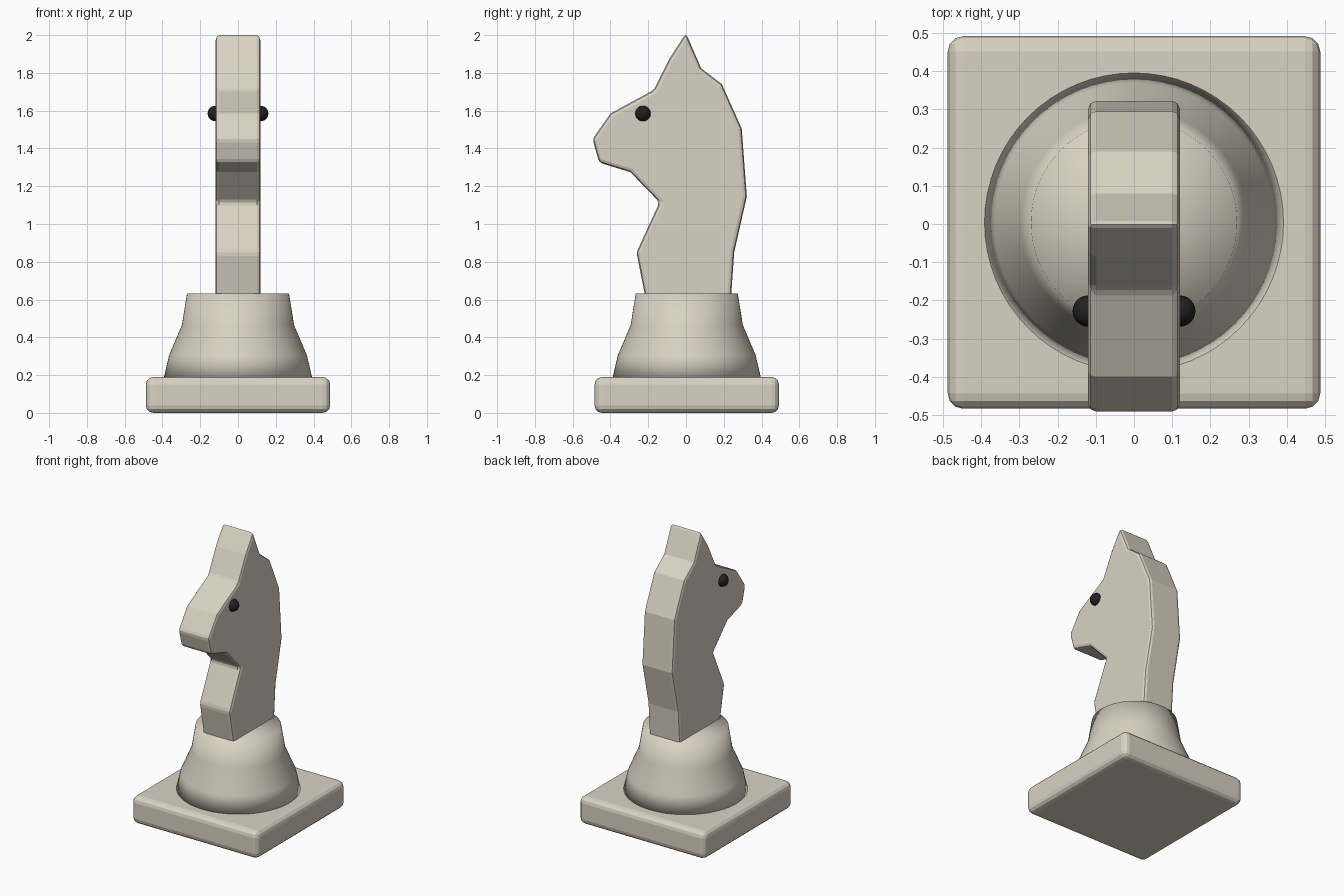
import bpy
import bmesh
from math import radians

cube = bpy.data.objects.get("Cube")
if cube:
    bpy.data.objects.remove(cube, do_unlink=True)

CENTRE_Y = 0.004


def make_material(name, colour, roughness):
    mat = bpy.data.materials.new(name)
    mat.use_nodes = True
    mat.diffuse_color = (*colour, 1)
    bsdf = next(n for n in mat.node_tree.nodes if n.type == "BSDF_PRINCIPLED")
    bsdf.inputs["Base Color"].default_value = (*colour, 1)
    bsdf.inputs["Roughness"].default_value = roughness
    return mat


ivory = make_material("ivory", (0.70, 0.65, 0.55), 0.5)
black = make_material("black", (0.015, 0.015, 0.016), 0.4)


def finish(name, bm, mat, smooth=False, bevel=0, segments=2):
    bmesh.ops.recalc_face_normals(bm, faces=bm.faces[:])
    for face in bm.faces:
        face.smooth = smooth
    mesh = bpy.data.meshes.new(name)
    bm.to_mesh(mesh)
    bm.free()
    mesh.materials.append(mat)
    obj = bpy.data.objects.new(name, mesh)
    bpy.context.collection.objects.link(obj)
    if bevel:
        mod = obj.modifiers.new("Rounded edges", "BEVEL")
        mod.width = bevel
        mod.segments = segments
        mod.limit_method = "ANGLE"
        mod.angle_limit = radians(30)
    return obj


# Square plinth with rounded edges
bm = bmesh.new()
bmesh.ops.create_cube(bm, size=1)
bmesh.ops.scale(bm, vec=(0.976, 0.976, 0.19), verts=bm.verts)
bmesh.ops.translate(bm, vec=(0, CENTRE_Y, 0.095), verts=bm.verts)
finish("plinth", bm, ivory, bevel=0.04, segments=3)

# Turned pedestal, one smooth surface including its caps
bm = bmesh.new()
outline = [(0, 0.18), (0.394, 0.18), (0.365, 0.305), (0.297, 0.465),
           (0.27, 0.632), (0, 0.632)]
verts = [bm.verts.new((r, 0, z)) for r, z in outline]
edges = [bm.edges.new(pair) for pair in zip(verts, verts[1:])]
bmesh.ops.spin(bm, geom=verts + edges, cent=(0, 0, 0), axis=(0, 0, 1),
               angle=radians(360), steps=64)
bmesh.ops.remove_doubles(bm, verts=bm.verts, dist=0.0005)
bmesh.ops.translate(bm, vec=(0, CENTRE_Y, 0), verts=bm.verts)
finish("pedestal", bm, ivory, smooth=True)

# Horse head and neck, a side profile given thickness
profile = [
    (0, 2.01), (0.08, 1.825), (0.19, 1.74), (0.295, 1.505), (0.322, 1.145),
    (0.255, 0.85), (0.235, 0.56), (-0.205, 0.56), (-0.262, 0.85),
    (-0.14, 1.115), (-0.295, 1.275), (-0.46, 1.325), (-0.495, 1.45),
    (-0.40, 1.585), (-0.17, 1.71), (-0.085, 1.88),
]
bm = bmesh.new()
side = bm.faces.new([bm.verts.new((-0.12, y, z)) for y, z in profile])
grown = bmesh.ops.extrude_face_region(bm, geom=[side], use_keep_orig=True)
moved = [g for g in grown["geom"] if isinstance(g, bmesh.types.BMVert)]
bmesh.ops.translate(bm, vec=(0.24, 0, 0), verts=moved)
finish("horse_head", bm, ivory, bevel=0.02, segments=2)

# Round eyes set into both cheeks
for name, sign in (("left_eye", 1), ("right_eye", -1)):
    bm = bmesh.new()
    bmesh.ops.create_uvsphere(bm, u_segments=24, v_segments=12, radius=0.041)
    bmesh.ops.translate(bm, vec=(sign * 0.12, -0.228, 1.585), verts=bm.verts)
    finish(name, bm, black, smooth=True)
